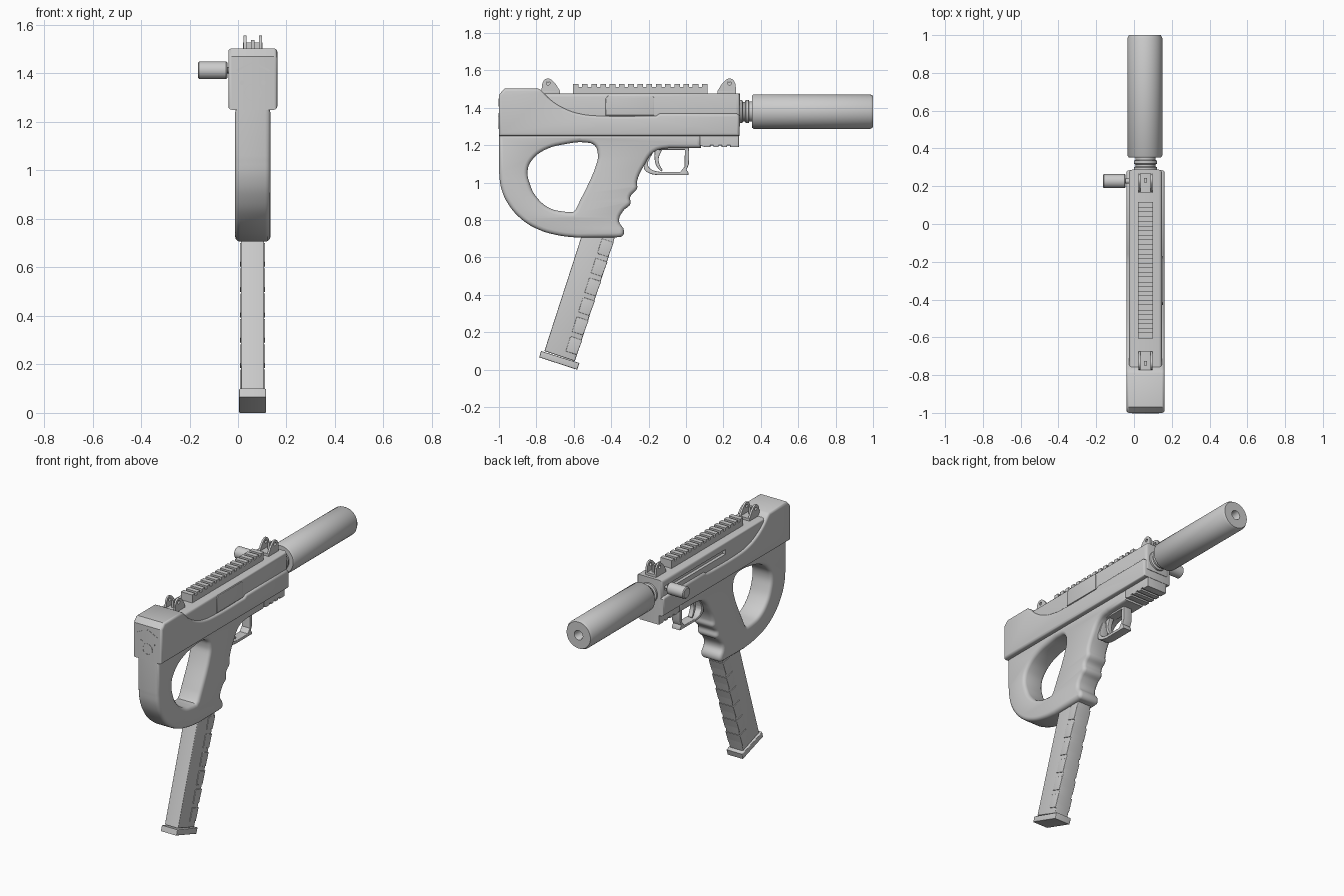
import bpy, bmesh, math
from mathutils import Vector

if "Cube" in bpy.data.objects:
    bpy.data.objects.remove(bpy.data.objects["Cube"])

CX, BZ = 0.061, 1.38          # centre plane, barrel axis height


def clean(obj):
    bm = bmesh.new()
    bm.from_mesh(obj.data)
    bmesh.ops.remove_doubles(bm, verts=bm.verts, dist=1e-5)
    bmesh.ops.recalc_face_normals(bm, faces=bm.faces)
    bm.to_mesh(obj.data)
    bm.free()


def profile(name, loops, width, bevel=0.0, cx=CX):
    """Side outline in (y, z), extruded across x; a third value marks a smooth point."""
    cu = bpy.data.curves.new(name, 'CURVE')
    cu.dimensions, cu.fill_mode = '2D', 'BOTH'
    cu.resolution_u = 5
    cu.extrude = width / 2 - bevel
    cu.bevel_depth, cu.offset, cu.bevel_resolution = bevel, -bevel, 2
    for pts in loops:
        sp = cu.splines.new('BEZIER')
        sp.bezier_points.add(len(pts) - 1)
        sp.use_cyclic_u = True
        for bp, p in zip(sp.bezier_points, pts):
            bp.co = (p[0], p[1], 0)
            bp.handle_left_type = bp.handle_right_type = 'AUTO' if len(p) > 2 else 'VECTOR'
    tmp = bpy.data.objects.new(name, cu)
    bpy.context.collection.objects.link(tmp)
    me = bpy.data.meshes.new_from_object(tmp.evaluated_get(bpy.context.evaluated_depsgraph_get()))
    bpy.data.objects.remove(tmp)
    for v in me.vertices:
        y, z, x = v.co
        v.co = (x + cx, y, z)
    obj = bpy.data.objects.new(name, me)
    bpy.context.collection.objects.link(obj)
    clean(obj)
    return obj


def rect(y0, y1, z0, z1):
    return [(y0, z0), (y1, z0), (y1, z1), (y0, z1)]


def lathe(name, prof, origin, axis='Y', n=40):
    """Turned part from (radius, distance) pairs along an axis."""
    bm = bmesh.new()
    rings = []
    for r, d in prof:
        ring = []
        for i in range(n):
            a = 2 * math.pi * i / n
            c, s = r * math.cos(a), r * math.sin(a)
            ring.append(bm.verts.new(Vector(origin) + Vector((c, d, s) if axis == 'Y' else (d, c, s))))
        rings.append(ring)
    for a, b in zip(rings, rings[1:]):
        for i in range(n):
            bm.faces.new((a[i], a[(i + 1) % n], b[(i + 1) % n], b[i]))
    bm.faces.new(rings[0])
    bm.faces.new(rings[-1])
    me = bpy.data.meshes.new(name)
    bm.to_mesh(me)
    bm.free()
    obj = bpy.data.objects.new(name, me)
    bpy.context.collection.objects.link(obj)
    clean(obj)
    return obj


def cut(obj, cutter):
    m = obj.modifiers.new('cut', 'BOOLEAN')
    m.object, m.solver = cutter, 'EXACT'
    me = bpy.data.meshes.new_from_object(obj.evaluated_get(bpy.context.evaluated_depsgraph_get()))
    obj.modifiers.clear()
    obj.data = me
    bpy.data.objects.remove(cutter)


# Outer shell with the swept step at the rear
profile('lower_shell', [[
    (-1, 1.25), (0.285, 1.25), (0.285, 1.36), (0.27, 1.37), (-0.14, 1.37), (-0.16, 1.357),
    (-0.46, 1.357, 1), (-0.56, 1.367, 1), (-0.64, 1.392, 1), (-0.72, 1.44, 1),
    (-0.775, 1.495), (-0.79, 1.503), (-0.97, 1.503), (-1, 1.47)]], 0.202, 0.014)

# Upper receiver with bolt slot on the left side
upper = profile('upper_receiver', [rect(-0.85, 0.288, 1.3, 1.477)], 0.176, 0.02)
cut(upper, profile('slot_cutter', [rect(-0.36, 0.25, 1.40, 1.43)], 0.04, 0, CX - 0.088))
profile('bolt', [rect(-0.34, 0.24, 1.395, 1.435)], 0.04, 0, CX - 0.045)
profile('ejection_cover', [[(-0.43, 1.36), (-0.17, 1.36), (-0.17, 1.455), (-0.18, 1.466),
                            (-0.415, 1.466), (-0.43, 1.45)]], 0.02, 0.003, CX + 0.083)

# Frame: stock loop and grip in one outline with a hand opening
outer = [(-1, 1.26), (-1, 1.06), (-0.988, 0.97, 1), (-0.95, 0.885, 1), (-0.88, 0.805, 1),
         (-0.79, 0.75, 1), (-0.68, 0.718, 1), (-0.58, 0.706), (-0.37, 0.708), (-0.34, 0.715, 1),
         (-0.332, 0.745, 1), (-0.358, 0.795, 1), (-0.335, 0.85, 1), (-0.298, 0.885, 1),
         (-0.298, 0.925, 1), (-0.262, 0.968, 1), (-0.262, 1.005, 1), (-0.225, 1.09, 1),
         (-0.17, 1.165, 1), (-0.09, 1.185), (0.08, 1.185), (0.08, 1.26)]
hole = [(-0.846, 1.07, 1), (-0.82, 1.125, 1), (-0.755, 1.175, 1), (-0.647, 1.206, 1),
        (-0.54, 1.215, 1), (-0.49, 1.2, 1), (-0.471, 1.15, 1), (-0.477, 1.105, 1),
        (-0.59, 0.855), (-0.605, 0.842), (-0.65, 0.845, 1), (-0.727, 0.863, 1),
        (-0.797, 0.92, 1), (-0.834, 0.99, 1)]
profile('frame', [outer, hole], 0.146, 0.022)

# Fore-end with accessory grooves underneath
fore = [(0.075, 1.26), (0.075, 1.2), (0.1, 1.19)]
for i in range(3):
    y = 0.13 + i * 0.045
    fore += [(y, 1.19), (y, 1.2), (y + 0.016, 1.2), (y + 0.016, 1.19)]
profile('fore_end', [fore + [(0.283, 1.19), (0.283, 1.26)]], 0.14, 0.003)

# Trigger guard and trigger
profile('trigger_guard', [
    [(-0.19, 1.19), (-0.225, 1.1), (-0.222, 1.07, 1), (-0.19, 1.048, 1), (-0.15, 1.04),
     (0.013, 1.04), (0.013, 1.052), (0.003, 1.07), (0.016, 1.1), (0.016, 1.19)],
    [(-0.17, 1.175), (-0.203, 1.11), (-0.2, 1.085, 1), (-0.175, 1.066, 1), (-0.14, 1.058),
     (-0.03, 1.058), (-0.008, 1.085), (-0.006, 1.175)]], 0.06, 0.004)
profile('trigger', [[(-0.165, 1.19), (-0.168, 1.13, 1), (-0.158, 1.09, 1), (-0.133, 1.06),
                     (-0.125, 1.066), (-0.142, 1.1, 1), (-0.146, 1.13, 1), (-0.12, 1.19)]], 0.03, 0.004)

# Magazine, base plate and raised grip panels
profile('magazine', [[(-0.55, 0.74), (-0.37, 0.74), (-0.594, 0.045), (-0.757, 0.1)]], 0.096, 0.006, 0.06)
profile('magazine_base', [[(-0.775, 0.1), (-0.57, 0.036), (-0.582, 0.0), (-0.785, 0.066)]], 0.112, 0.005, 0.06)
top, bot = Vector((-0.388, 0.695)), Vector((-0.59, 0.068))
back = Vector((-0.95, 0.31))
for i in range(6):
    a, b = top.lerp(bot, i / 6 + 0.02), top.lerp(bot, (i + 1) / 6 - 0.02)
    profile(f'magazine_panel_{i}', [[tuple(p) for p in
            (a - back * 0.006, b - back * 0.002, b + back * 0.06, a + back * 0.06)]], 0.104, 0.003, 0.06)

# Top rail with teeth
teeth = [(-0.605, 1.47)]
for i in range(15):
    y = -0.605 + i * 0.0493
    teeth += [(y, 1.528), (y + 0.03, 1.528), (y + 0.03, 1.512), (y + 0.0493, 1.512)]
teeth = teeth[:-2] + [(0.115, 1.528), (0.115, 1.47)]
profile('top_rail', [teeth], 0.08, 0)

# Folding sights: base, two ears, centre post
for label, y0, peak in (('rear', -0.773, 0.036), ('front', 0.168, 0.064)):
    profile(label + '_sight_base', [rect(y0, y0 + 0.1, 1.47, 1.493)], 0.076, 0.003)
    for s in (-1, 1):
        p = y0 + peak
        ear = [(y0, 1.49), (y0 + 0.1, 1.49), (p + 0.024, 1.545, 1), (p, 1.557, 1), (p - 0.024, 1.545, 1)]
        eye = [(p + 0.01 * math.cos(a), 1.532 + 0.01 * math.sin(a), 1)
               for a in [k * math.pi / 4 for k in range(8)]]
        profile(f'{label}_sight_ear_{s}', [ear, eye], 0.012, 0, CX + s * 0.032)
    profile(label + '_sight_post', [rect(y0 + peak - 0.012, y0 + peak + 0.012, 1.49, 1.538)], 0.016, 0.002)

# Barrel neck and suppressor
lathe('barrel_neck', [(0.062, 0.27), (0.062, 0.3), (0.052, 0.305), (0.052, 0.315), (0.062, 0.32),
                      (0.062, 0.335), (0.054, 0.338), (0.054, 0.37)], (CX, 0, BZ))
lathe('suppressor', [(0.07, 0.352), (0.085, 0.352), (0.092, 0.362), (0.092, 0.985), (0.084, 1.0),
                     (0.03, 1.0), (0.027, 0.995), (0.027, 0.9)], (CX - 0.003, 0, BZ), n=48)

# Charging handle
lathe('handle_shaft', [(0.013, -0.06), (0.013, 0.02)], (0, 0.227, 1.413), 'X', 16)
lathe('handle_knob', [(0.03, -0.165), (0.037, -0.16), (0.037, -0.049), (0.032, -0.044)],
      (0, 0.227, 1.413), 'X', 28)

# Rear plate details: ring cap, screws and peaked ridge
lathe('rear_cap', [(0.036, -0.98), (0.036, -1.002), (0.031, -1.002), (0.031, -0.997)], (CX, 0, 1.322))
for s in (-1, 1):
    lathe(f'rear_screw_{s}', [(0.01, -0.98), (0.01, -1.002)], (CX + s * 0.043, 0, 1.362), n=12)
    bpy.ops.mesh.primitive_cube_add(size=1, location=(CX + s * 0.035, -0.993, 1.428),
                                    rotation=(0, s * 0.47, 0))
    ridge = bpy.context.object
    ridge.name = f'rear_ridge_{s}'
    ridge.scale = (0.076, 0.018, 0.008)

# Smooth shading with sharp edges kept
for o in bpy.context.scene.objects:
    o.select_set(True)
    bpy.context.view_layer.objects.active = o
bpy.ops.object.shade_smooth_by_angle(angle=math.radians(35))
